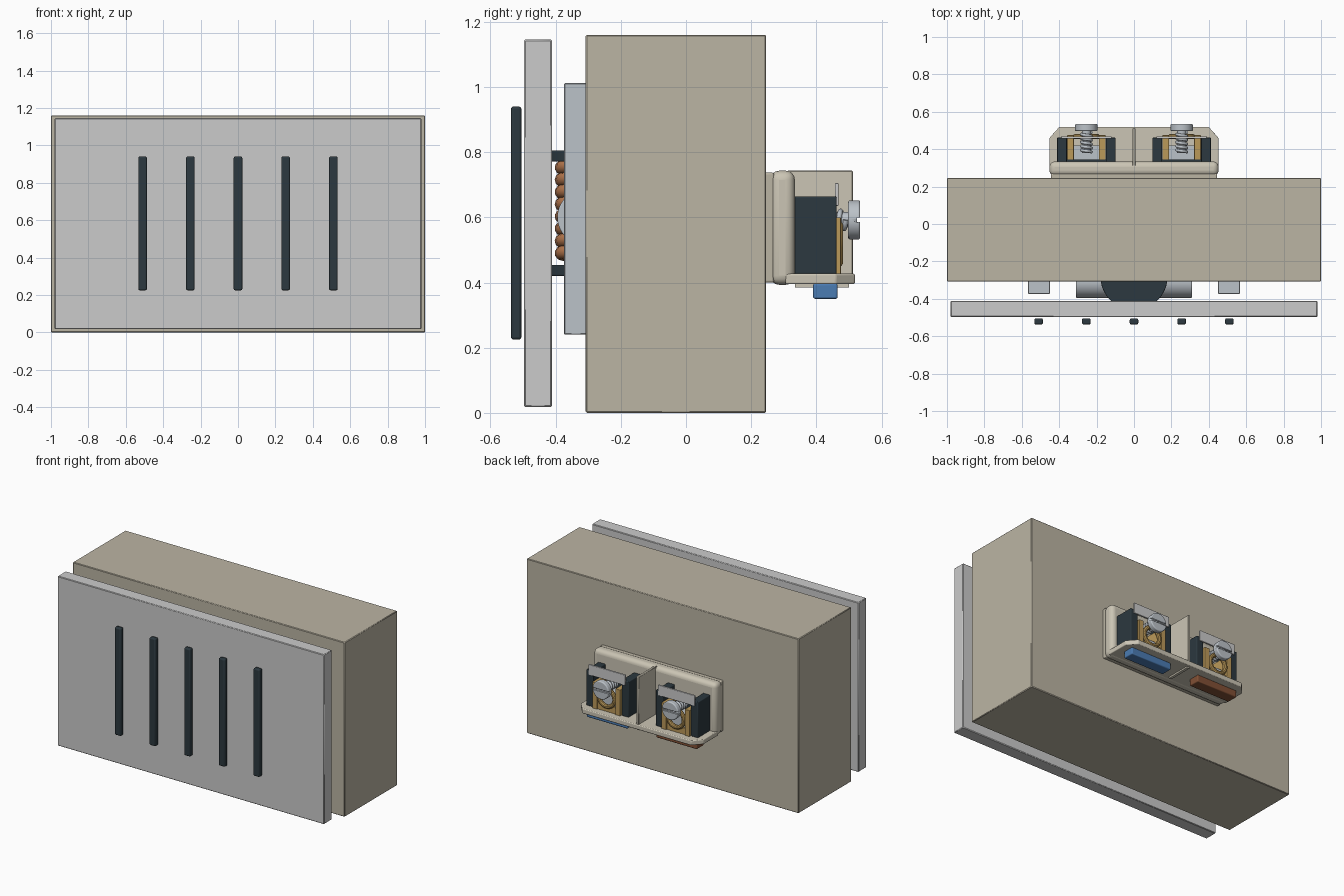
import bpy, bmesh
from math import pi, sin, cos, radians
from mathutils import Vector

if "Cube" in bpy.data.objects:
    bpy.data.objects.remove(bpy.data.objects["Cube"])


def mat(name, *rgb):
    m = bpy.data.materials.new(name)
    m.diffuse_color = (*rgb, 1)
    m.use_nodes = True
    m.node_tree.nodes["Principled BSDF"].inputs["Base Color"].default_value = m.diffuse_color
    return m


BEIGE = mat("beige", .50, .46, .37)
CREAM = mat("cream", .60, .56, .46)
GREY = mat("cover_grey", .60, .61, .61)
STEEL = mat("steel", .50, .54, .58)
DARK = mat("dark_plastic", .025, .04, .05)
BRASS = mat("brass", .50, .32, .10)
COPPER = mat("copper", .50, .20, .08)
BLUE = mat("blue", .07, .20, .45)
BROWN = mat("brown", .22, .08, .035)


def finish(o, name, m, bevel=0, seg=3):
    o.name = name
    o.data.materials.append(m)
    if bevel:
        b = o.modifiers.new("bevel", 'BEVEL')
        b.width, b.segments = bevel, seg
        b.limit_method = 'ANGLE'
    bpy.ops.object.select_all(action='DESELECT')
    bpy.context.view_layer.objects.active = o
    o.select_set(True)
    if o.type == 'MESH':
        bpy.ops.object.shade_smooth_by_angle(angle=radians(35))
    return o


def box(name, x, y, z, m, bevel=0, seg=3):
    """Box from (min, max) pairs."""
    bpy.ops.mesh.primitive_cube_add(size=1)
    o = bpy.context.object
    for v in o.data.vertices:
        for i, (a, b) in enumerate((x, y, z)):
            v.co[i] = a if v.co[i] < 0 else b
    return finish(o, name, m, bevel, seg)


def cyl(name, c, r, depth, axis, m, bevel=0):
    rot = {'X': (0, pi / 2, 0), 'Y': (pi / 2, 0, 0), 'Z': (0, 0, 0)}[axis]
    bpy.ops.mesh.primitive_cylinder_add(vertices=40, radius=r, depth=depth, location=c, rotation=rot)
    return finish(bpy.context.object, name, m, bevel)


def helix(name, start, axis, length, r, wire, turns, m):
    """Round wire wound about the Y or Z axis."""
    cu = bpy.data.curves.new(name, 'CURVE')
    cu.dimensions = '3D'
    cu.bevel_depth, cu.bevel_resolution = wire, 3
    cu.use_fill_caps = True
    n = int(turns * 20)
    s = cu.splines.new('POLY')
    s.points.add(n)
    for i, p in enumerate(s.points):
        a, t = 2 * pi * turns * i / n, length * i / n
        off = (r * cos(a), r * sin(a), t) if axis == 'Z' else (r * cos(a), t, r * sin(a))
        p.co = (*(Vector(start) + Vector(off)), 1)
    o = bpy.data.objects.new(name, cu)
    bpy.context.collection.objects.link(o)
    return finish(o, name, m)


def prism(name, pts, z, m, bevel):
    """Outline in x, y extruded between two heights."""
    bm = bmesh.new()
    f = bm.faces.new([bm.verts.new((x, y, z[0])) for x, y in pts])
    g = bmesh.ops.extrude_face_region(bm, geom=[f])
    for v in g['geom']:
        if isinstance(v, bmesh.types.BMVert):
            v.co.z = z[1]
    bmesh.ops.recalc_face_normals(bm, faces=bm.faces)
    me = bpy.data.meshes.new(name)
    bm.to_mesh(me)
    o = bpy.data.objects.new(name, me)
    bpy.context.collection.objects.link(o)
    return finish(o, name, m, bevel)


# Housing, front cover and the floating grille bars
box("housing", (-1, 1), (-.308, .246), (0, 1.16), BEIGE, .004, 1)
box("front_cover", (-.98, .98), (-.497, -.411), (.018, 1.145), GREY, .004, 1)
for i in range(5):
    x = (i - 2) * .255
    box(f"grille_bar_{i}", (x - .023, x + .023), (-.537, -.505), (.225, .94), DARK, .008)

# Chime rails on each side of the coil
for s in (-1, 1):
    x = s * .508
    box("chime_rail", (x - .059, x + .059), (-.374, -.30), (.24, 1.012), STEEL, .003, 1)

# Solenoid: winding, core, flanges and sideways plunger
cyl("coil_core", (0, -.28, .61), .09, .36, 'Z', DARK)
helix("coil_winding", (0, -.28, .462), 'Z', .30, .10, .023, 8, COPPER)
for z in (.437, .788):
    cyl("coil_flange", (0, -.28, z), .18, .034, 'Z', DARK, .004)
cyl("plunger", (0, -.31, .6), .085, .62, 'X', STEEL, .004)

# Terminal base with its gasket, shelf, divider and underside rib
box("terminal_gasket", (-.445, .445), (.24, .27), (.40, .737), BEIGE, .006)
box("terminal_base", (-.452, .452), (.258, .334), (.393, .743), CREAM, .028, 4)
prism("terminal_shelf", [(-.452, .305), (.452, .305), (.452, .46), (.40, .518), (-.40, .518), (-.452, .46)],
      (.395, .427), CREAM, .005)
box("terminal_divider", (-.009, .009), (.31, .512), (.42, .743), CREAM, .003, 1)
box("shelf_rib", (-.009, .009), (.335, .50), (.385, .40), CREAM)

# Two screw terminals
for s, tag in ((1, BLUE), (-1, BROWN)):
    x = s * .255
    box("wire_marker", (x - .15, x + .15), (.39, .465), (.35, .397), tag, .006)
    box("terminal_rear", (x - .155, x + .155), (.325, .345), (.425, .60), DARK)
    for k in (-1, 1):
        a = x + k * .13
        box("terminal_cheek", (a - .026, a + .026), (.33, .462), (.425, .664), DARK, .005)
        b = x + k * .085
        box("clamp_post", (b - .018, b + .018), (.34, .475), (.425, .60), BRASS, .003)
    box("clamp_block", (x - .07, x + .07), (.34, .42), (.425, .53), STEEL, .003)
    box("clamp_plate", (x - .07, x + .07), (.455, .468), (.425, .47), BRASS, .003)
    # Wire ring below the screw
    bpy.ops.mesh.primitive_torus_add(major_radius=.058, minor_radius=.014, major_segments=36, minor_segments=10,
                                     location=(x, .468, .52), rotation=(pi / 2, 0, 0))
    finish(bpy.context.object, "wire_ring", BRASS)
    # Blank marker plate above the screw
    box("marker_plate", (x - .135, x + .135), (.457, .468), (.635, .705), GREY, .003)
    # Slotted screw with wound thread
    cyl("screw_shaft", (x, .445, .592), .024, .13, 'Y', STEEL)
    helix("screw_thread", (x, .385, .592), 'Y', .105, .027, .008, 5, STEEL)
    head = cyl("screw_head", (x, .516, .592), .06, .037, 'Y', STEEL, .006)
    slot = box("slot_cutter", (x - .08, x + .08), (.524, .56), (.585, .599), DARK)
    slot.hide_render = True
    slot.hide_viewport = True
    cut = head.modifiers.new("slot", 'BOOLEAN')
    cut.operation, cut.object = 'DIFFERENCE', slot
